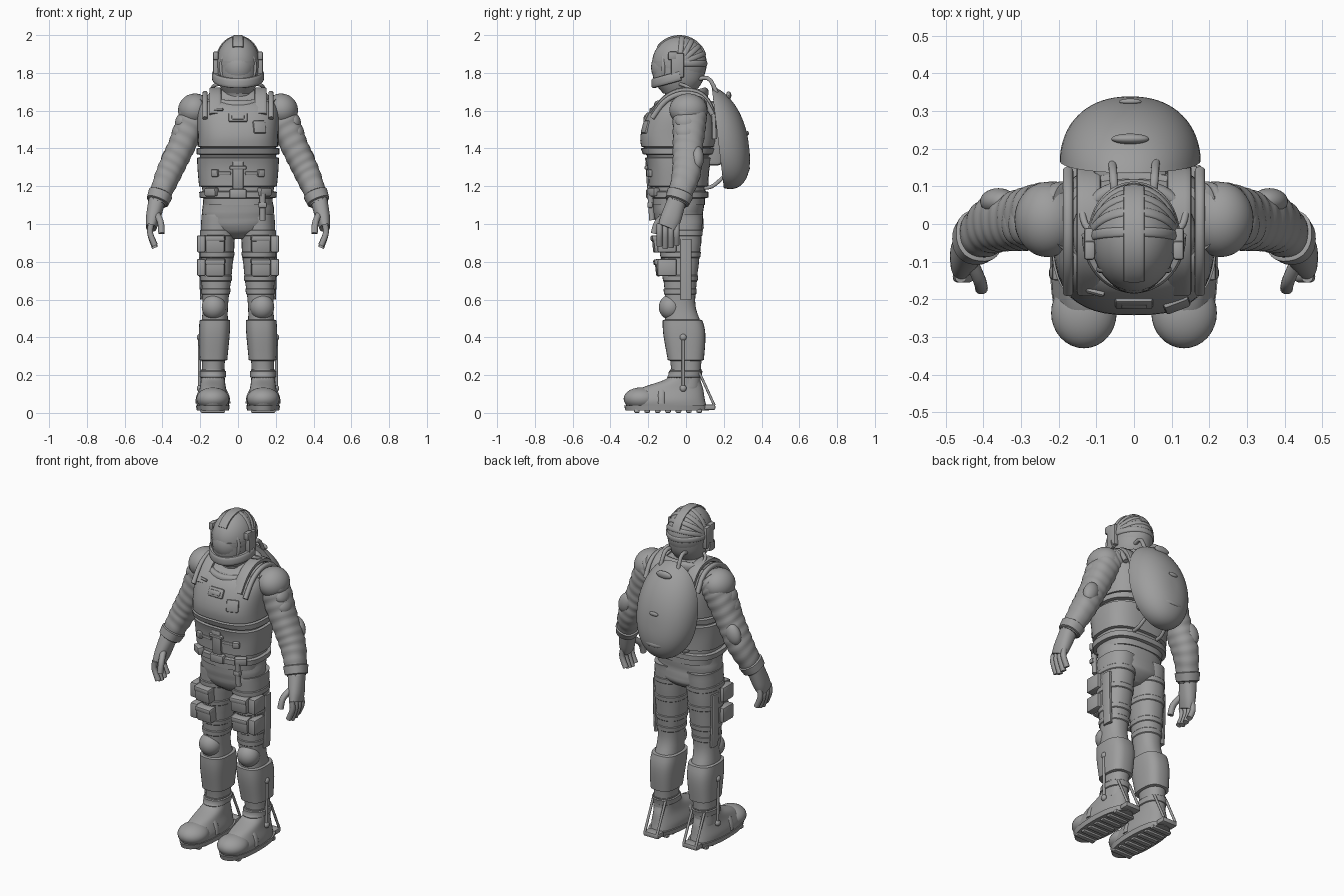
import bpy, bmesh, math
from mathutils import Vector, Matrix

cube = bpy.data.objects.get("Cube")
if cube:
    bpy.data.objects.remove(cube, do_unlink=True)

GREY = (.34, .34, .34, 1)
suit = bpy.data.materials.new("suit_grey")
suit.use_nodes = True
suit.diffuse_color = GREY
for node in suit.node_tree.nodes:
    if node.type == 'BSDF_PRINCIPLED':
        node.inputs["Base Color"].default_value = GREY

X, Y, Z = Vector((1, 0, 0)), Vector((0, 1, 0)), Vector((0, 0, 1))


def finish(name, bm, mirror=False, matrix=None):
    """Turn a bmesh into a smooth-shaded part, mirrored left to right if asked."""
    if matrix:
        bm.transform(matrix)
    bmesh.ops.recalc_face_normals(bm, faces=bm.faces)
    mesh = bpy.data.meshes.new(name)
    bm.to_mesh(mesh)
    bm.free()
    mesh.materials.append(suit)
    mesh.shade_smooth()
    mesh.set_sharp_from_angle(angle=math.radians(38))
    part = bpy.data.objects.new(name, mesh)
    bpy.context.scene.collection.objects.link(part)
    if mirror:
        part.modifiers.new("Mirror", 'MIRROR').use_mirror_merge = False


def smooth(rows, steps=6, closed=False):
    """Catmull-Rom interpolation of whole rows."""
    count, out = len(rows), []

    def get(i):
        return rows[i % count] if closed else rows[min(max(i, 0), count - 1)]

    for i in range(count if closed else count - 1):
        for s in range(steps):
            t = s / steps
            out.append([b + t / 2 * (c - a + t * (2 * a - 5 * b + 4 * c - d + t * (3 * (b - c) + d - a)))
                        for a, b, c, d in zip(get(i - 1), get(i), get(i + 1), get(i + 2))])
    return out if closed else out + [list(rows[-1])]


def column(x, lean, *rows):
    """Upright body from (z, y, half_width, half_depth) rows; x shifts with height."""
    return smooth([(x + lean * z, y, z, wide, deep) for z, y, wide, deep in rows])


def loft(name, rows, axis=None, ref=X, power=2.3, sides=32, folds=0.0, waves=10,
         closed=False, mirror=False, matrix=None):
    """Skin superellipse rings over rows of (x, y, z, half_width, half_depth)."""
    count, bm, rings = len(rows), bmesh.new(), []
    for i, (x, y, z, wide, deep) in enumerate(rows):
        after = rows[(i + 1) % count] if closed else rows[min(i + 1, count - 1)]
        before = rows[i - 1] if closed else rows[max(i - 1, 0)]
        along = axis or (Vector(after[:3]) - Vector(before[:3])).normalized()
        u = (ref - along * ref.dot(along)).normalized()
        v = along.cross(u)
        ring = []
        for k in range(sides):
            angle = math.tau * k / sides
            c, s = math.cos(angle), math.sin(angle)
            crease = 1 + folds * math.sin(math.tau * waves * i / count + 1.5 * s + c)
            across = math.copysign(abs(c) ** (2 / power), c) * wide * crease
            up = math.copysign(abs(s) ** (2 / power), s) * deep * crease
            ring.append(bm.verts.new(Vector((x, y, z)) + u * across + v * up))
        rings.append(ring)
    for i in range(count if closed else count - 1):
        p, q = rings[i], rings[(i + 1) % count]
        for k in range(sides):
            j = (k + 1) % sides
            bm.faces.new((p[k], p[j], q[j], q[k]))
    if not closed:
        bm.faces.new(rings[0])
        bm.faces.new(rings[-1])
    finish(name, bm, mirror, matrix)


def tube(name, points, wide, deep=None, closed=False, sides=14, **options):
    points = points[:-1] if closed else points
    rows = smooth([(*p, wide, deep or wide) for p in points], 4, closed)
    loft(name, rows, closed=closed, sides=sides, **options)


def arc(center, across, up, start=0.0, end=math.pi, count=12):
    angles = (start + (end - start) * i / count for i in range(count + 1))
    return [Vector(center) + across * math.cos(a) + up * math.sin(a) for a in angles]


def at_height(body, z):
    for a, b in zip(body, body[1:]):
        if min(a[2], b[2]) <= z <= max(a[2], b[2]):
            t = (z - a[2]) / (b[2] - a[2])
            return [p + (q - p) * t for p, q in zip(a, b)]


def wrap(name, body, low, high, grow=.01, lip=.004, **options):
    """A layer standing off the body between two heights, with turned-in edges."""
    layer = [at_height(body, low + (high - low) * i / 8) for i in range(9)]
    layer = [(x, y, z, wide + grow, deep + grow) for x, y, z, wide, deep in layer]
    loft(name, [at_height(body, low - lip), *layer, at_height(body, high + lip)], **options)


def box(name, at, size, tilt=0.0, turn=0.0, bevel=.008, mirror=False):
    bm = bmesh.new()
    bmesh.ops.create_cube(bm, size=1, matrix=Matrix.Diagonal((*size, 1)))
    bmesh.ops.bevel(bm, geom=bm.edges[:], offset=min(bevel, min(size) / 3), segments=2,
                    affect='EDGES', profile=.5)
    spin = Matrix.Rotation(turn, 4, 'Z') @ Matrix.Rotation(tilt, 4, 'X')
    finish(name, bm, mirror, Matrix.Translation(at) @ spin)


def plate(name, body, x, z, width, height, lift=.02, depth=.04, power=2.3, mirror=False):
    """A box lying on the front of a body and following its slope."""
    def front(px, pz):
        cx, cy, cz, wide, deep = at_height(body, pz)
        return cy - deep * (1 - (abs(px - cx) / wide) ** power) ** (1 / power)
    y, e = front(x, z), .01
    tilt = -math.atan((front(x, z + e) - front(x, z - e)) / (2 * e))
    turn = math.atan((front(x + e, z) - front(x - e, z)) / (2 * e))
    box(name, (x, y - lift + depth / 2, z), (width, depth, height), tilt, turn, mirror=mirror)


def ball(name, at, scale, lean=0.0, mirror=False):
    bm = bmesh.new()
    bmesh.ops.create_uvsphere(bm, u_segments=32, v_segments=20, radius=1)
    finish(name, bm, mirror, Matrix.Translation(at) @ Matrix.Rotation(lean, 4, 'Y') @ Matrix.Diagonal((*scale, 1)))


# Torso with vest layers and belts
broad = dict(axis=Z, power=2.7, sides=48)
torso = column(0, 0, (1.1, -.04, .18, .14), (1.3, -.04, .2, .15), (1.45, -.04, .2, .19),
               (1.6, -.02, .2, .16), (1.67, 0, .16, .11), (1.71, 0, .09, .08))
loft("torso", torso, **broad)
wrap("chest_vest", torso, 1.41, 1.65, grow=.013, **broad)
wrap("abdomen_vest", torso, 1.2, 1.35, grow=.015, **broad)
for height in (1.14, 1.37):
    wrap("waist_belt", torso, height, height + .03, grow=.018, **broad)
pelvis = column(0, 0, (1.15, -.04, .18, .14), (1.05, -.04, .19, .13), (.97, -.03, .16, .12), (.92, -.03, .05, .06))
loft("pelvis", pelvis, axis=Z, folds=.008, waves=5)

# Chest and belt fittings
plate("name_plate", torso, 0, 1.56, .1, .055, power=2.7)
plate("name_plate_inset", torso, 0, 1.56, .07, .03, lift=.025, power=2.7)
plate("chest_pocket", torso, .11, 1.51, .07, .07, power=2.7)
plate("chest_tag", torso, -.1, 1.6, .05, .015, power=2.7)
plate("buckle_column", torso, 0, 1.26, .06, .15, lift=.025, power=2.7)
plate("buckle", torso, 0, 1.16, .09, .05, lift=.03, power=2.7)
plate("vest_clasp", torso, 0, 1.3, .09, .02, lift=.03, power=2.7)
plate("vest_strap", torso, .08, 1.27, .09, .02, power=2.7, mirror=True)
plate("vest_knob", torso, .12, 1.27, .04, .04, lift=.035, power=2.7, mirror=True)
plate("belt_pouch", torso, .14, 1.17, .07, .045, lift=.04, power=2.7, mirror=True)
tube("hanging_tool", [(.13, -.19, 1.16), (.13, -.18, 1.02)], .015)
box("tool_head", at=(.13, -.19, 1.1), size=(.045, .03, .03))

# Neck, collar and harness
neck = column(0, 0, (1.6, -.03, .09, .09), (1.66, -.03, .08, .08), (1.73, -.03, .08, .08))
loft("neck", smooth(neck), axis=Z, folds=.03, waves=5)
tube("collar", arc((0, -.025, 1.66), X * .145, Y * .125 + Z * .035, end=math.tau), .028, .02, ref=Z, closed=True)
over_shoulder = [(-.18, 1.58), (-.11, 1.67), (-.02, 1.71), (.08, 1.69), (.14, 1.6), (.15, 1.45)]
tube("shoulder_strap", [(.12, y, z) for y, z in over_shoulder], .032, .013, power=4, mirror=True)
tube("vest_edge", [(.175, y, z - .02) for y, z in over_shoulder[:-1]], .014, mirror=True)

# Helmet
skull = Vector((0, -.035, 1.85))
ball("helmet_shell", skull, (.115, .145, .145))
loft("helmet_jaw", column(0, 0, (1.69, -.04, .075, .08), (1.76, -.04, .105, .13), (1.86, -.035, .115, .145)),
     axis=Z, power=2)
ball("visor", (0, -.075, 1.83), (.094, .11, .11))
tube("visor_rim", arc((0, -.12, 1.83), X * .09, Z * .105, end=math.tau), .01, ref=Y, closed=True)
tube("chin_guard", arc((0, -.03, 1.785), X * .125, Y * -.14 - Z * .04), .026, .014, ref=Z, power=3)
box("ear_pod", at=(.115, -.045, 1.84), size=(.035, .07, .13), mirror=True)
box("ear_lamp", at=(.118, -.07, 1.89), size=(.03, .05, .045), mirror=True)
tube("helmet_crest", arc(skull, Y * .142, Z * .142, start=.4, end=2.5), .028, .008, power=4)
for lean in (.1, .5, .85, 1.2):
    back, rise = math.sin(lean), math.cos(lean)
    tube("crown_rib", arc(skull, X * .115, (Y * back + Z * rise) * .143), .013, .006, ref=Y * rise - Z * back)
tube("nape_rim", arc(skull, X * .115, Y * .14), .016, .008, ref=Z)

# Backpack: a domed shell sheared so its top leans toward the shoulders
shear = Matrix.Translation((-.01, .168, 1.46)) @ Matrix(((1, 0, 0, 0), (0, 1, -.12, 0), (0, 0, 1, 0), (0, 0, 0, 1)))
dome = []
for i in range(20):
    angle = i / 20 * math.pi / 2
    bulge, rim = .16 * math.sin(angle), math.cos(angle) ** .85
    dome.append((0, bulge, -.3 * bulge, .187 * rim, .27 * rim))
loft("backpack", dome, axis=Y, power=2.1, sides=48, matrix=shear)
box("pack_mount", at=(-.01, .15, 1.48), size=(.2, .08, .34), bevel=.02)
tube("pack_vent", arc((-.01, .28, 1.315), X * .09, Y * .05 - Z * .02), .013, .008, ref=Z)
ball("pack_port", (-.01, .226, 1.68), (.05, .014, .022))
ball("pack_badge", (-.01, .325, 1.48), (.03, .008, .012))
tube("air_hose", [(.05, .07, 1.77), (.055, .13, 1.76), (.06, .19, 1.62)], .011, mirror=True)
tube("side_hose", [(.1, -.03, 1.74), (.13, 0, 1.73), (.14, .05, 1.7)], .009, ref=Z, mirror=True)
tube("lower_hose", [(.08, .09, 1.19), (.08, .14, 1.2), (.07, .2, 1.25)], .01, mirror=True)

# Arms and gloves
sleeve = smooth([(.17, .02, 1.63, .07, .09), (.23, .02, 1.57, .08, .09), (.3, .01, 1.41, .072, .08),
                 (.37, 0, 1.26, .067, .075), (.43, -.05, 1.11, .05, .055)], steps=16)
loft("sleeve", sleeve, folds=.025, waves=13, mirror=True)
wrap("glove_cuff", sleeve, 1.12, 1.16, grow=.009, mirror=True)
ball("shoulder_cap", (.23, .012, 1.605), (.088, .1, .085), lean=.5, mirror=True)
for i in range(3):
    ball("shoulder_plate", (.278 + .018 * i, 0, 1.6 - .055 * i), (.035, .055, .05), lean=-.4, mirror=True)
ball("elbow_pad", (.36, .06, 1.35), (.045, .035, .065), lean=-.4, mirror=True)
loft("palm", smooth([(.43, -.05, 1.12, .045, .05), (.45, -.08, 1.03, .038, .055), (.46, -.1, .98, .028, .05)]),
     mirror=True)
for i in range(4):
    y, tip = -.14 + .03 * i, .87 + .012 * abs(i - 1.3)
    tube("finger", [(.46, y, 1), (.465, y, .95), (.44, y, tip)], .0155, mirror=True)
tube("thumb", [(.435, -.09, 1.06), (.41, -.15, 1.01), (.405, -.17, .95)], .017, mirror=True)

# Legs with harness straps, pockets and guards
leg = column(.14, -.035, (1.05, -.03, .09, .12), (.9, -.03, .09, .11), (.72, -.03, .08, .09), (.57, -.03, .067, .08),
             (.43, -.01, .07, .1), (.25, 0, .06, .08), (.13, 0, .06, .075))
loft("trouser_leg", leg, axis=Z, folds=.012, waves=18, mirror=True)
for height in (.94, .825, .7, .63):
    wrap("leg_strap", leg, height, height + .025, grow=.004, axis=Z, mirror=True)
for height in (.895, .77):
    plate("front_pocket", leg, .12, height, .1, .09, lift=.035, depth=.06, mirror=True)
    plate("pocket_flap", leg, .12, height + .03, .105, .03, lift=.042, depth=.06, mirror=True)
    box("side_pocket", at=(.195, -.1, height), size=(.045, .1, .09), mirror=True)
tube("leg_side_strip", [(.194, 0, .92), (.194, 0, .75), (.188, 0, .6)], .012, .03, power=4, mirror=True)
ball("knee_pad", (.128, -.082, .56), (.064, .062, .066), mirror=True)
wrap("shin_guard", leg, .28, .49, grow=.012, axis=Z, power=2.8, mirror=True)
tube("leg_strut", [(.205, -.015, .4), (.203, -.015, .13)], .008, mirror=True)
for height in (.4, .13):
    ball("strut_joint", (.204, -.015, height), (.014, .018, .018), mirror=True)

# Boots
boot = column(.133, 0, (.03, -.1, .083, .21), (.07, -.11, .086, .21), (.13, -.075, .07, .165),
              (.18, -.015, .063, .09), (.23, 0, .064, .084))
loft("boot", boot, axis=Z, sides=40, mirror=True)
loft("boot_sole", column(.133, 0, (.012, -.1, .085, .22), (.04, -.1, .09, .228)), axis=Z, sides=40, mirror=True)
for i in range(7):
    box("sole_tread", at=(.133, -.26 + .055 * i, .01), size=(.13, .03, .02), mirror=True)
ball("toe_cap", (.133, -.236, .075), (.087, .094, .06), mirror=True)
tube("instep_strap", arc((.133, -.13, .05), X * .083, Z * .105), .018, .01, ref=Y, mirror=True)
wrap("ankle_strap", boot, .19, .22, grow=.006, axis=Z, mirror=True)
for x in (.09, .172):
    tube("heel_brace", [(x, .07, .215), (x, .15, .04)], .007, mirror=True)
box("heel_plate", at=(.131, .125, .03), size=(.1, .06, .03), mirror=True)
